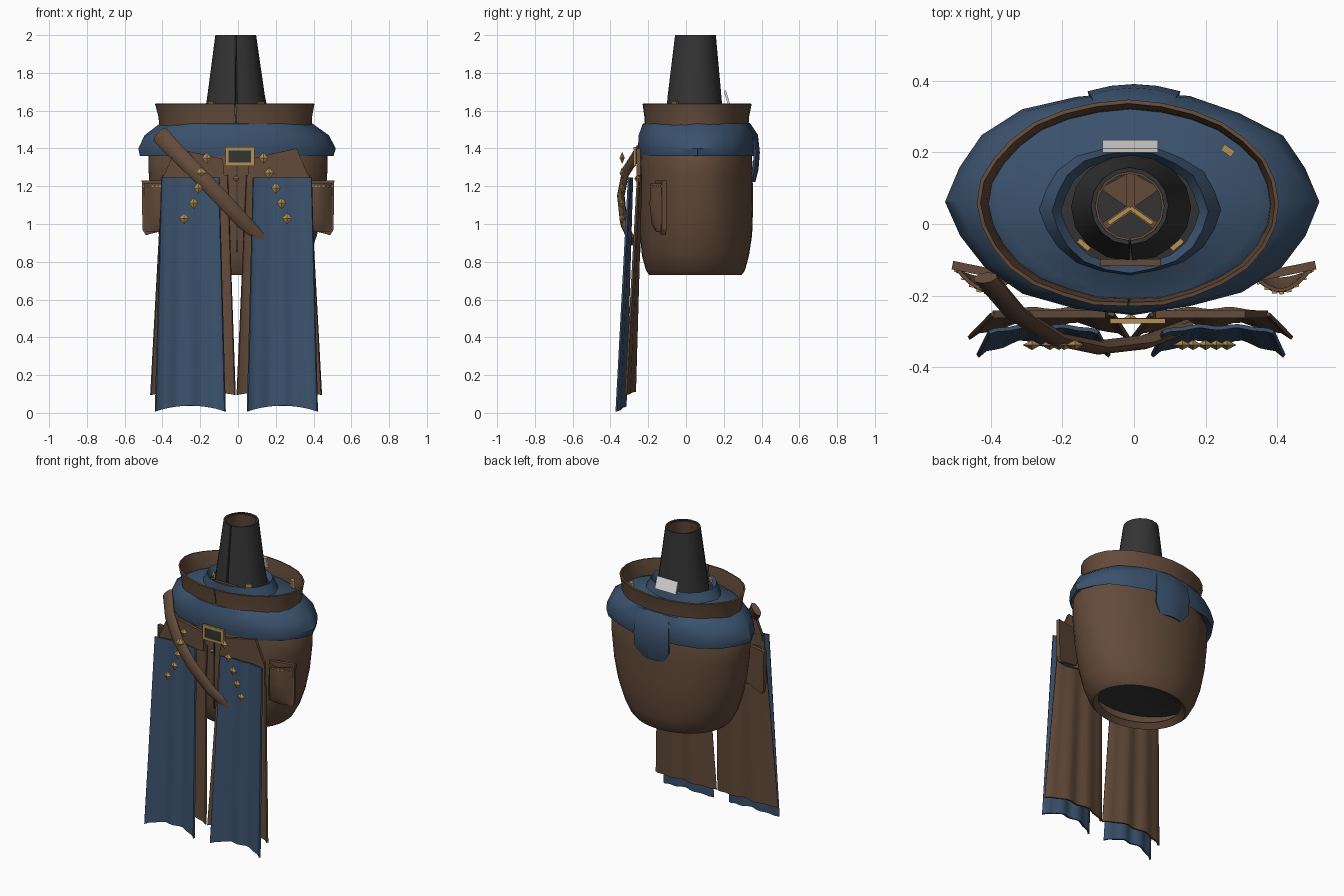
import bpy, bmesh, math, random
from mathutils import Vector, Matrix

if "Cube" in bpy.data.objects:
    bpy.data.objects.remove(bpy.data.objects["Cube"])

random.seed(11)


def material(name, rgb):
    m = bpy.data.materials.new(name)
    m.diffuse_color = (*rgb, 1)
    m.use_nodes = True
    m.node_tree.nodes["Principled BSDF"].inputs["Base Color"].default_value = m.diffuse_color
    return m


BLUE = material("blue cloth", (0.043, 0.084, 0.153))
BROWN = material("brown leather", (0.125, 0.07, 0.042))
DARK = material("charcoal", (0.034, 0.034, 0.034))
GOLD = material("gold", (0.46, 0.28, 0.09))
SILVER = material("silver", (0.88, 0.88, 0.9))


def make(name, verts, faces, mat, thick=0, smooth=True, offset=0):
    bm = bmesh.new()
    vs = [bm.verts.new(v) for v in verts]
    for f in faces:
        bm.faces.new([vs[i] for i in f])
    bmesh.ops.recalc_face_normals(bm, faces=bm.faces)
    me = bpy.data.meshes.new(name)
    bm.to_mesh(me)
    bm.free()
    me.materials.append(mat)
    ob = bpy.data.objects.new(name, me)
    bpy.context.collection.objects.link(ob)
    bpy.ops.object.select_all(action='DESELECT')
    ob.select_set(True)
    bpy.context.view_layer.objects.active = ob
    if thick:
        s = ob.modifiers.new("thickness", "SOLIDIFY")
        s.thickness, s.offset = thick, offset
        bpy.ops.object.modifier_apply(modifier=s.name)
    if smooth:
        bpy.ops.object.shade_smooth_by_angle(angle=math.radians(40))
    return ob


def grid_faces(rows, cols):
    return [(r * cols + c, r * cols + c + 1, (r + 1) * cols + c + 1, (r + 1) * cols + c)
            for r in range(rows - 1) for c in range(cols - 1)]


def loft(name, rings, mat, n=32, gap=0.0, wobble=0.0, cap=False, **kw):
    """Stack of ellipses (cx, cy, rx, ry, z); a gap leaves a slit at the front."""
    jit = [1 + random.uniform(-wobble, wobble) for _ in range(n)]
    closed = gap == 0
    cols = n if closed else n + 1
    verts = []
    for cx, cy, rx, ry, z in rings:
        for i in range(cols):
            a = -math.pi / 2 + gap / 2 + (2 * math.pi - gap) * i / n
            k = jit[i % n]
            verts.append((cx + rx * k * math.cos(a), cy + ry * k * math.sin(a), z))
    faces = grid_faces(len(rings), cols)
    if closed:
        faces += [(r * n + n - 1, r * n, r * n + n, r * n + 2 * n - 1) for r in range(len(rings) - 1)]
    if cap:
        faces.append(tuple(range((len(rings) - 1) * cols, len(rings) * cols)))
    return make(name, verts, faces, mat, **kw)


def prism(name, outline, depth, mat, mtx=Matrix()):
    """Extrude an (x, z) outline along y."""
    n = len(outline)
    verts = [mtx @ Vector((x, y, z)) for y in (-depth / 2, depth / 2) for x, z in outline]
    faces = [tuple(range(n)), tuple(range(2 * n - 1, n - 1, -1))]
    faces += [(i, (i + 1) % n, n + (i + 1) % n, n + i) for i in range(n)]
    return make(name, verts, faces, mat, smooth=False)


def rect(w, h):
    return [(-w / 2, -h / 2), (w / 2, -h / 2), (w / 2, h / 2), (-w / 2, h / 2)]


def place(x, y, z, turn=0, axis='Z'):
    return Matrix.Translation((x, y, z)) @ Matrix.Rotation(turn, 4, axis)


# Rounded coat body, open at the bottom, with a dark lining inside
loft("coat_body", [(0, .05, .27, .215, .76), (0, .05, .305, .245, .73), (0, .05, .335, .262, .755),
                   (0, .05, .378, .283, .83), (0, .053, .418, .297, .94), (0, .055, .45, .3, 1.08),
                   (0, .055, .472, .298, 1.25), (0, .055, .475, .295, 1.36),
                   (0, .055, .42, .27, 1.46)], BROWN, n=36, thick=.012, offset=-1)
loft("coat_lining", [(0, .05, .345, .25, .83), (0, .05, .02, .02, .88)], DARK, cap=True)
prism("coat_front_seam", rect(.006, .5), .008, DARK, place(-.005, -.245, 1.1))

# Thick rolled cape around the shoulders
loft("shoulder_cape", [(0, .06, .42, .27, 1.40), (-.005, .062, .505, .305, 1.36),
                       (-.003, .062, .515, .312, 1.40), (-.005, .062, .48, .308, 1.47),
                       (-.008, .06, .40, .285, 1.53), (-.01, .055, .36, .24, 1.545),
                       (-.01, .04, .25, .18, 1.575), (-.01, .035, .215, .17, 1.635),
                       (-.01, .035, .19, .15, 1.60)], BLUE, n=20, wobble=.025)
# Cape tail hanging at the back
tail_rows = [(.10, .335, 1.53), (.12, .375, 1.47), (.128, .385, 1.38), (.125, .378, 1.29), (.08, .362, 1.225)]
make("cape_tail", [(w * t, y - .02 * t * t, z) for w, y, z in tail_rows for t in (-1, -.5, 0, .5, 1)],
     grid_faces(5, 5), BLUE, thick=.012)

# Flared leather collar, split at the front
loft("leather_collar", [(-.01, .055, .398, .268, 1.515), (-.012, .055, .402, .272, 1.57),
                        (-.015, .057, .417, .283, 1.637)], BROWN, n=28, gap=.012, wobble=.008, thick=.011)

# Tall tapered neck with slit, lining and inner straps
loft("neck_tube", [(-.008, .045, .168, .15, 1.59), (-.01, .045, .152, .142, 1.68),
                   (-.012, .05, .108, .108, 2.0)], DARK, n=16, gap=.07, thick=.012, offset=-1)
loft("neck_lining", [(-.01, .046, .138, .128, 1.62), (-.012, .05, .093, .093, 1.992)], BROWN,
     n=16, gap=.02, thick=.006)
loft("neck_floor", [(-.01, .046, .14, .13, 1.66), (-.01, .046, .02, .02, 1.66)], DARK, cap=True)
hub = Vector((-.01, .045, 1.70))
for name, ang, mat, dz in (("inner_strap", 90, BROWN, 0), ("inner_strap", 215, BROWN, 0),
                           ("inner_strap", -35, BROWN, 0), ("inner_trim", 215, GOLD, .02),
                           ("inner_trim", -35, GOLD, .02)):
    a = math.radians(ang)
    length = .10 if mat == BROWN else .075
    p = hub + Vector((math.cos(a), math.sin(a), 0)) * length / 2
    prism(name, rect(length, .012), .022 if mat == BROWN else .012, mat, place(p.x, p.y, p.z + dz, a))
prism("inner_flap", [(-.085, .06), (0, 0), (.085, .06), (0, .105)], .01, BROWN,
      place(-.01, .04, 1.695, math.pi / 2, 'X') @ Matrix.Scale(-1, 4, (0, 0, 1)))

# Silver plate behind the neck, neck band and small clasps
prism("silver_plate", rect(.155, .08), .012, SILVER, place(-.01, .217, 1.668, .3, 'X'))
prism("neck_band", rect(.17, .02), .02, BROWN, place(-.01, -.108, 1.622))
for s in (-1, 1):
    prism("neck_clasp", rect(.04, .02), .014, GOLD, place(-.01 + s * .13, -.058, 1.635, s * .7))
prism("collar_pin", rect(.035, .05), .02, GOLD, place(.262, .205, 1.585, -.6))


# Hanging wavy cloth panels: leather behind, blue in front
def panel(name, top, bottom, y_top, y_bot, z_top, z_bot, rise, mat):
    rows, cols, verts = 9, 17, []
    for r in range(rows):
        t = r / (rows - 1)
        for c in range(cols):
            u = c / (cols - 1)
            a, b = top[0] + (bottom[0] - top[0]) * t, top[1] + (bottom[1] - top[1]) * t
            e = abs(2 * u - 1)
            fold = (-.05 * e ** 5 + .009 * math.cos(u * 6 * math.pi)) * (.35 + .65 * t)
            zb = z_bot + rise * (1 - e * e)
            verts.append((a + (b - a) * u, y_top + (y_bot - y_top) * t + fold, z_top + (zb - z_top) * t))
    make(name, verts, grid_faces(rows, cols), mat, thick=.011)


panel("leather_panel", (-.40, -.055), (-.462, -.015), -.240, -.278, 1.26, .095, .02, BROWN)
panel("leather_panel", (.045, .38), (-.005, .442), -.240, -.278, 1.26, .095, .02, BROWN)
panel("blue_panel", (-.405, -.10), (-.437, -.068), -.288, -.328, 1.245, .008, .03, BLUE)
panel("blue_panel", (.08, .39), (.05, .42), -.288, -.328, 1.245, .008, .03, BLUE)

# Leather belt flaps over the panel tops
for s, dx in ((-1, -.02), (1, 0)):
    pts = [(.05, 1.22), (.375, 1.22), (.375, 1.25), (.31, 1.40), (.06, 1.345)]
    prism("belt_flap", [(s * x + dx, z) for x, z in pts], .02, BROWN, place(0, -.252, 0))

# Side pockets: flat back, bulged front and gold stitching
for s in (-1, 1):
    m = place(s * .423, -.132, 1.09, s * .2)
    out = [(-.085, -.11), (.065, -.148), (.082, -.12), (.086, .14), (-.085, .14)]
    prism("pocket_back", [(s * x, z) for x, z in out], .024, BROWN, m)
    arc = [(s * (.33 + .165 * i / 8), -.14 + .015 * i / 8 - .055 * math.sin(math.pi * i / 8)) for i in range(9)]
    bulge = ((.96, .35), (1.0, .8), (1.1, 1.0), (1.215, .95))
    make("pocket_front", [(x, -.135 + (y + .135) * k, z) for z, k in bulge for x, y in arc],
         grid_faces(4, 9), BROWN, thick=.01)
    for x, y in arc:
        prism("pocket_stitch", rect(.014, .008), .01, GOLD, place(x, y - .004, 1.20, s * .1))

# Curved diagonal leather strap across the front
path = [Vector(p) for p in ((-.415, -.15, 1.475), (-.33, -.25, 1.385), (-.22, -.32, 1.275),
                            (-.10, -.345, 1.15), (.03, -.33, 1.01), (.15, -.285, .905))]
verts = []
side = Vector((.68, 0, .73))
for i, p in enumerate(path):
    tan = (path[min(i + 1, 5)] - path[max(i - 1, 0)]).normalized()
    nor = tan.cross(side).normalized()
    w = (.048, .045, .042, .042, .04, .026)[i]
    verts += [p + side * w * math.cos(k * math.pi / 4) + nor * .02 * math.sin(k * math.pi / 4)
              for k in range(8)]
faces = [(r * 8 + c, r * 8 + (c + 1) % 8, r * 8 + 8 + (c + 1) % 8, r * 8 + 8 + c)
         for r in range(5) for c in range(8)]
make("diagonal_strap", verts, faces + [tuple(range(8)), tuple(range(40, 48))], BROWN)

# Belt buckle: gold frame around a dark plate
bx, bz, by = .01, 1.358, -.268
prism("buckle_plate", rect(.125, .075), .012, DARK, place(bx, by, bz))
for s in (-1, 1):
    prism("buckle_bar", rect(.155, .018), .014, GOLD, place(bx, by - .003, bz + s * .041))
    prism("buckle_side", rect(.018, .10), .014, GOLD, place(bx + s * .068, by - .003, bz))


# Faceted gold studs down each panel and one coat button
def stud(name, x, y, z, w, h, d):
    ring = [(x - w, y, z), (x, y, z - h), (x + w, y, z), (x, y, z + h)]
    faces = [(i, (i + 1) % 4, k) for i in range(4) for k in (4, 5)]
    make(name, ring + [(x, y - d, z), (x, y + d, z)], faces, GOLD, smooth=False)


for xs in ((-.165, -.195, -.21, -.235, -.285), (.135, .165, .2, .23, .26)):
    for i, x in enumerate(xs):
        stud("gold_stud", x, -.338, 1.35 - .08 * i, .026, .031, .014)
stud("coat_button", -.01, -.262, 1.24, .017, .017, .012)
